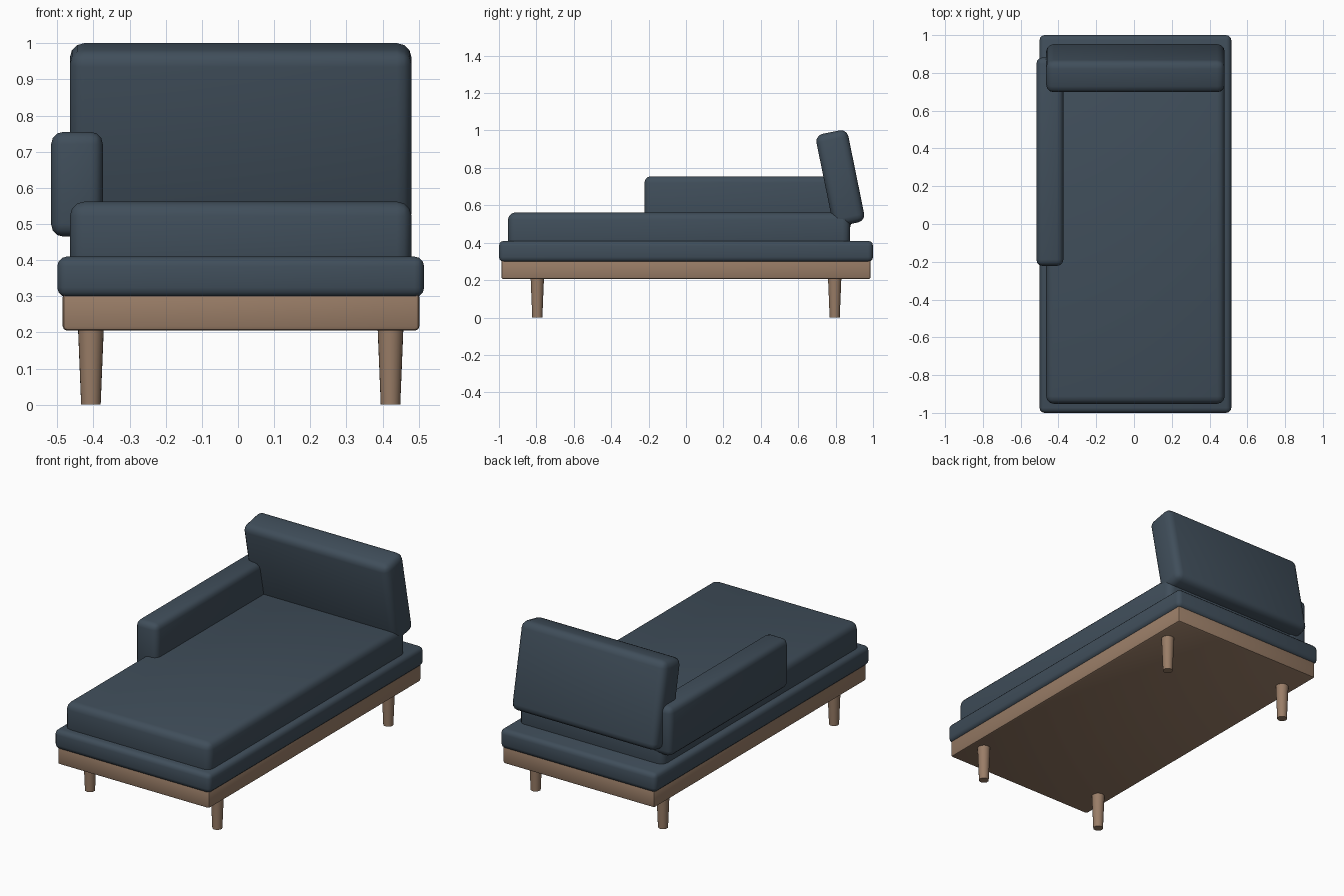
import bpy
import bmesh
import math

if "Cube" in bpy.data.objects:
    bpy.data.objects.remove(bpy.data.objects["Cube"], do_unlink=True)


def make_material(name, rgb):
    mat = bpy.data.materials.new(name)
    mat.use_nodes = True
    color = (*rgb, 1.0)
    mat.diffuse_color = color
    shader = next(n for n in mat.node_tree.nodes if n.type == "BSDF_PRINCIPLED")
    shader.inputs["Base Color"].default_value = color
    return mat


fabric = make_material("blue grey fabric", (0.051, 0.076, 0.103))
wood = make_material("warm brown wood", (0.32, 0.205, 0.135))


def finish(obj, mat):
    obj.data.materials.append(mat)
    bpy.ops.object.select_all(action="DESELECT")
    obj.select_set(True)
    bpy.context.view_layer.objects.active = obj
    bpy.ops.object.shade_smooth_by_angle(angle=math.radians(40))


def rounded_box(name, low, high, radius, mat, segments=3, tilt=0.0):
    """Box between two corners with rounded edges, tilted about x."""
    size = [b - a for a, b in zip(low, high)]
    mesh = bpy.data.meshes.new(name)
    bm = bmesh.new()
    bmesh.ops.create_cube(bm, size=1.0)
    bmesh.ops.scale(bm, vec=size, verts=bm.verts)
    bmesh.ops.bevel(bm, geom=bm.edges[:], offset=radius, segments=segments,
                    profile=0.5, affect="EDGES")
    bm.to_mesh(mesh)
    bm.free()
    obj = bpy.data.objects.new(name, mesh)
    bpy.context.collection.objects.link(obj)
    obj.location = [(a + b) / 2 for a, b in zip(low, high)]
    obj.rotation_euler.x = tilt
    finish(obj, mat)
    return obj


# Wooden frame and the upholstered layers stacked on it
rounded_box("frame", (-0.485, -0.987, 0.205), (0.502, 0.987, 0.31), 0.012, wood, 2)
rounded_box("base_cushion", (-0.5, -1.0, 0.297), (0.515, 1.0, 0.41), 0.027, fabric)
rounded_box("seat_cushion", (-0.465, -0.952, 0.36), (0.48, 0.877, 0.562), 0.04, fabric)

# Single armrest and the leaning back cushion
rounded_box("armrest", (-0.517, -0.222, 0.465), (-0.374, 0.882, 0.755), 0.034, fabric)
rounded_box("back_cushion", (-0.465, 0.738, 0.494), (0.48, 0.912, 0.996), 0.04, fabric,
            tilt=math.radians(11.5))

# Four tapered legs
for side, x in (("right", -0.407), ("left", 0.422)):
    for end, y in (("front", -0.795), ("back", 0.795)):
        bpy.ops.mesh.primitive_cone_add(vertices=24, radius1=0.027, radius2=0.036,
                                        depth=0.22, location=(x, y, 0.11))
        leg = bpy.context.object
        leg.name = f"{end}_{side}_leg"
        finish(leg, wood)
